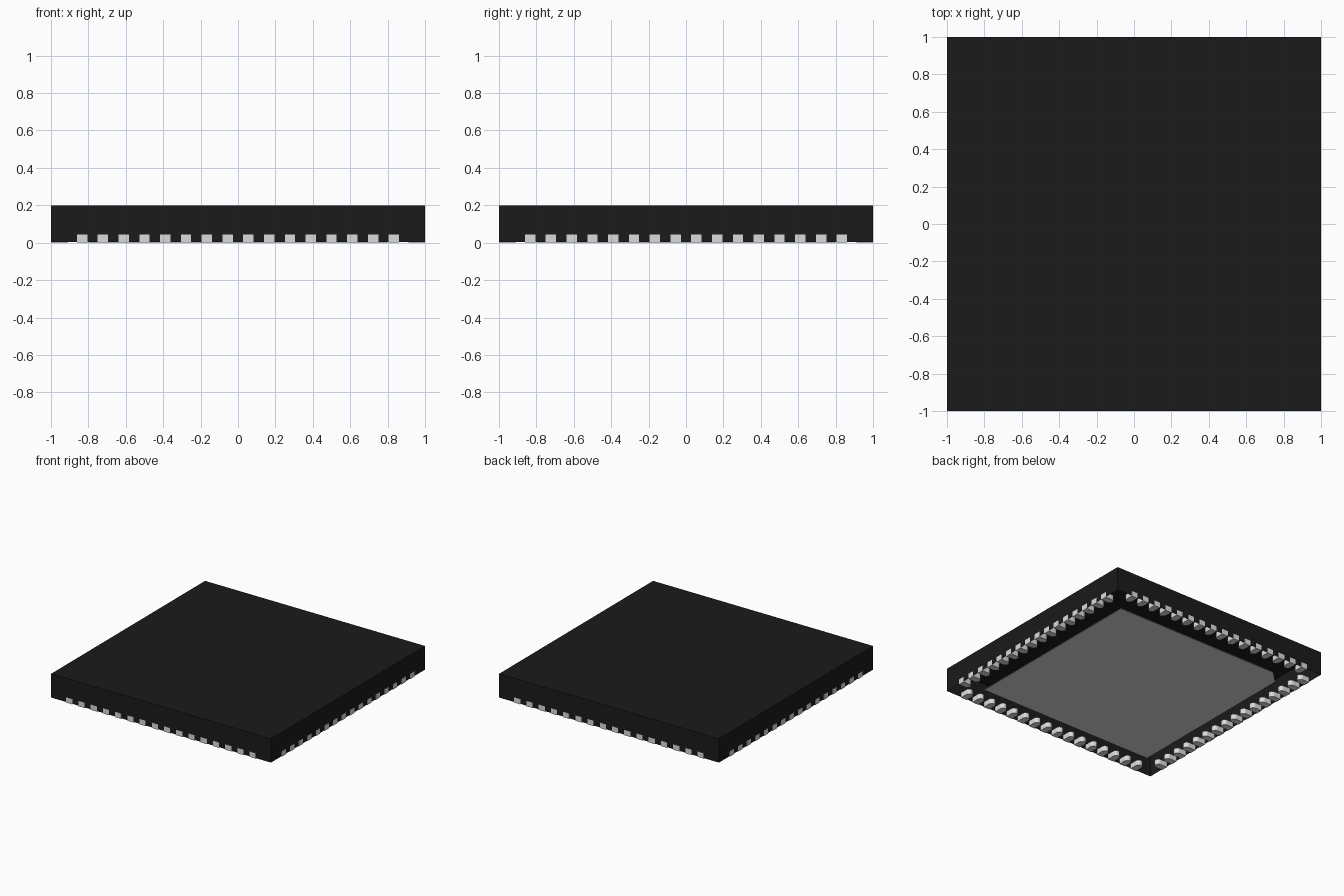
import bpy, bmesh, math

if "Cube" in bpy.data.objects:
    bpy.data.objects.remove(bpy.data.objects["Cube"])

HEIGHT = 0.2
STANDOFF = 0.0045
PITCH = 1 / 9
PINS = 16
PIN_W, PIN_L, PIN_H = 0.0556, 0.089, 0.044
EDGE = 1.0      # outer face of the pins
PAD = 0.8       # half size of the centre pad
CHAMFER = 0.1


def material(name, value):
    mat = bpy.data.materials.new(name)
    mat.use_nodes = True
    colour = (value, value, value, 1)
    mat.diffuse_color = colour
    mat.node_tree.nodes["Principled BSDF"].inputs["Base Color"].default_value = colour
    return mat


def prism(bm, outline, bottom, top, closed=True):
    """Extrude a counter-clockwise outline; leave the underside open if not closed."""
    low = [bm.verts.new((x, y, bottom)) for x, y in outline]
    high = [bm.verts.new((x, y, top)) for x, y in outline]
    if closed:
        bm.faces.new(low[::-1])
    bm.faces.new(high)
    for i in range(len(outline)):
        j = (i + 1) % len(outline)
        bm.faces.new((low[i], low[j], high[j], high[i]))


def finish(bm, name, mat):
    mesh = bpy.data.meshes.new(name)
    bm.to_mesh(mesh)
    bm.free()
    mesh.materials.append(mat)
    obj = bpy.data.objects.new(name, mesh)
    bpy.context.collection.objects.link(obj)
    return obj


black = material("black plastic", 0.0105)
metal = material("grey metal", 0.71)

# Package shell, open underneath, a hair inside the pin faces
b = EDGE - 0.001
bm = bmesh.new()
prism(bm, [(-b, -b), (b, -b), (b, b), (-b, b)], STANDOFF, HEIGHT, closed=False)
finish(bm, "body", black)

# Thin centre pad with one chamfered corner marking the first pin
bm = bmesh.new()
prism(bm, [(-PAD, -PAD), (PAD, -PAD), (PAD, PAD),
           (CHAMFER - PAD, PAD), (-PAD, PAD - CHAMFER)], 0, STANDOFF * 1.1)
finish(bm, "centre_pad", metal)

# Pin outline: square at the outer edge, rounded at the inner end
r = PIN_W / 2
pin = [(-r, -EDGE), (r, -EDGE)]
for i in range(9):
    a = math.pi * i / 8
    pin.append((r * math.cos(a), PIN_L - EDGE - r + r * math.sin(a)))

# One row of pins per side, turned about the centre
for side, name in enumerate(("front", "left", "back", "right")):
    bm = bmesh.new()
    for k in range(PINS):
        shift = (k - (PINS - 1) / 2) * PITCH
        prism(bm, [(x + shift, y) for x, y in pin], 0, PIN_H)
    row = finish(bm, name + "_pins", metal)
    row.rotation_euler.z = side * math.pi / 2
